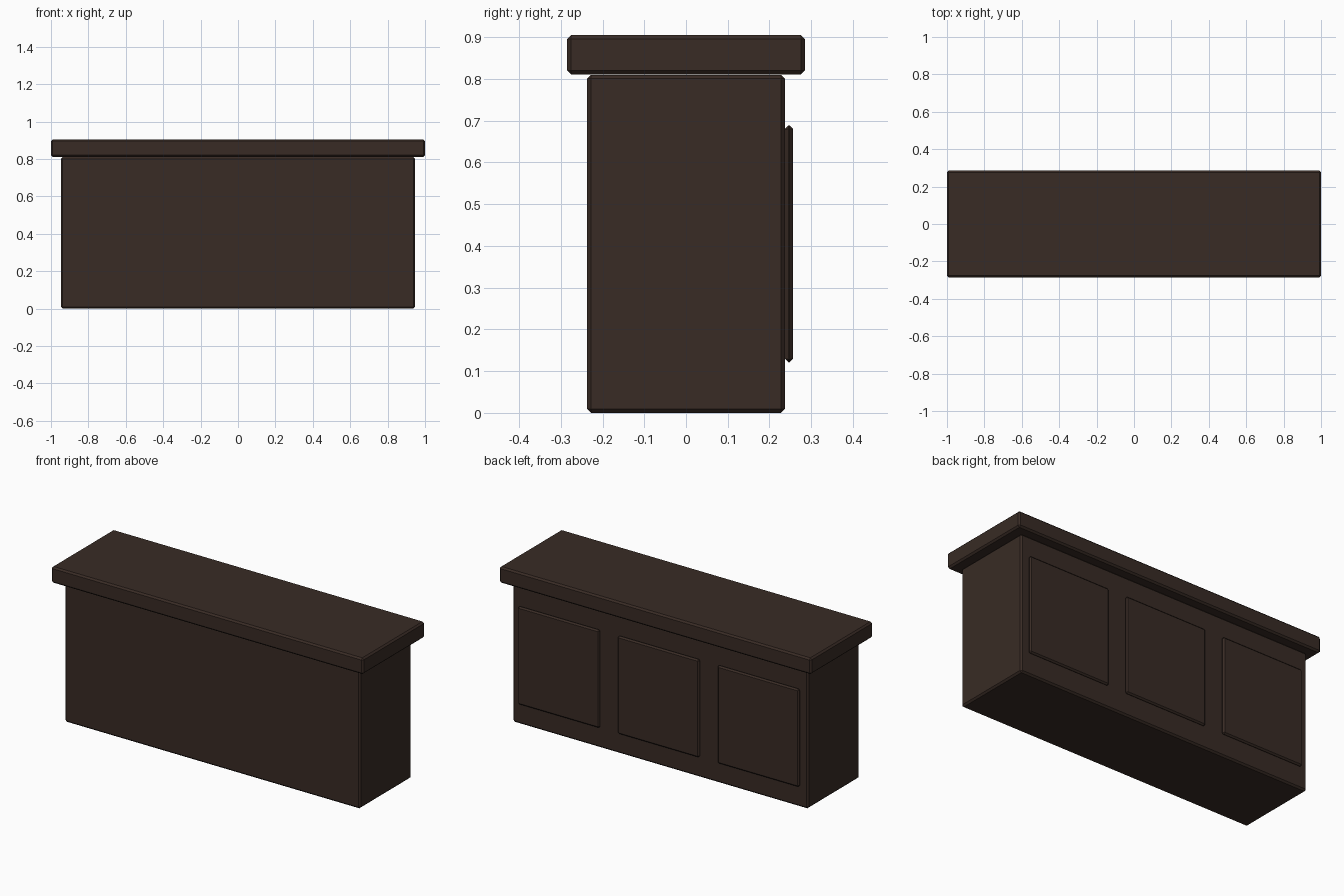
import bpy

if "Cube" in bpy.data.objects:
    bpy.data.objects.remove(bpy.data.objects["Cube"])

wood = bpy.data.materials.new("dark_wood")
wood.diffuse_color = (0.04, 0.024, 0.018, 1)
wood.use_nodes = True
wood.node_tree.nodes["Principled BSDF"].inputs["Base Color"].default_value = wood.diffuse_color


def box(name, size, centre, bevel=0.0095):
    """Box with a single flat chamfer on every edge."""
    bpy.ops.mesh.primitive_cube_add(size=1, location=centre)
    ob = bpy.context.object
    ob.name = name
    ob.scale = size
    bpy.ops.object.transform_apply(location=False, rotation=False, scale=True)
    mod = ob.modifiers.new("chamfer", 'BEVEL')
    mod.width = bevel
    mod.segments = 1
    ob.data.materials.append(wood)
    return ob


# Counter body and overhanging top
box("counter_body", (1.894, 0.474, 0.81), (0, 0, 0.405))
box("counter_top", (2.0, 0.57, 0.094), (0, 0, 0.858))

# Three raised panels on the back face
for i, x in enumerate((-0.64, 0, 0.64)):
    box(f"back_panel_{i + 1}", (0.524, 0.019, 0.568), (x, 0.247, 0.405), 0.0085)
